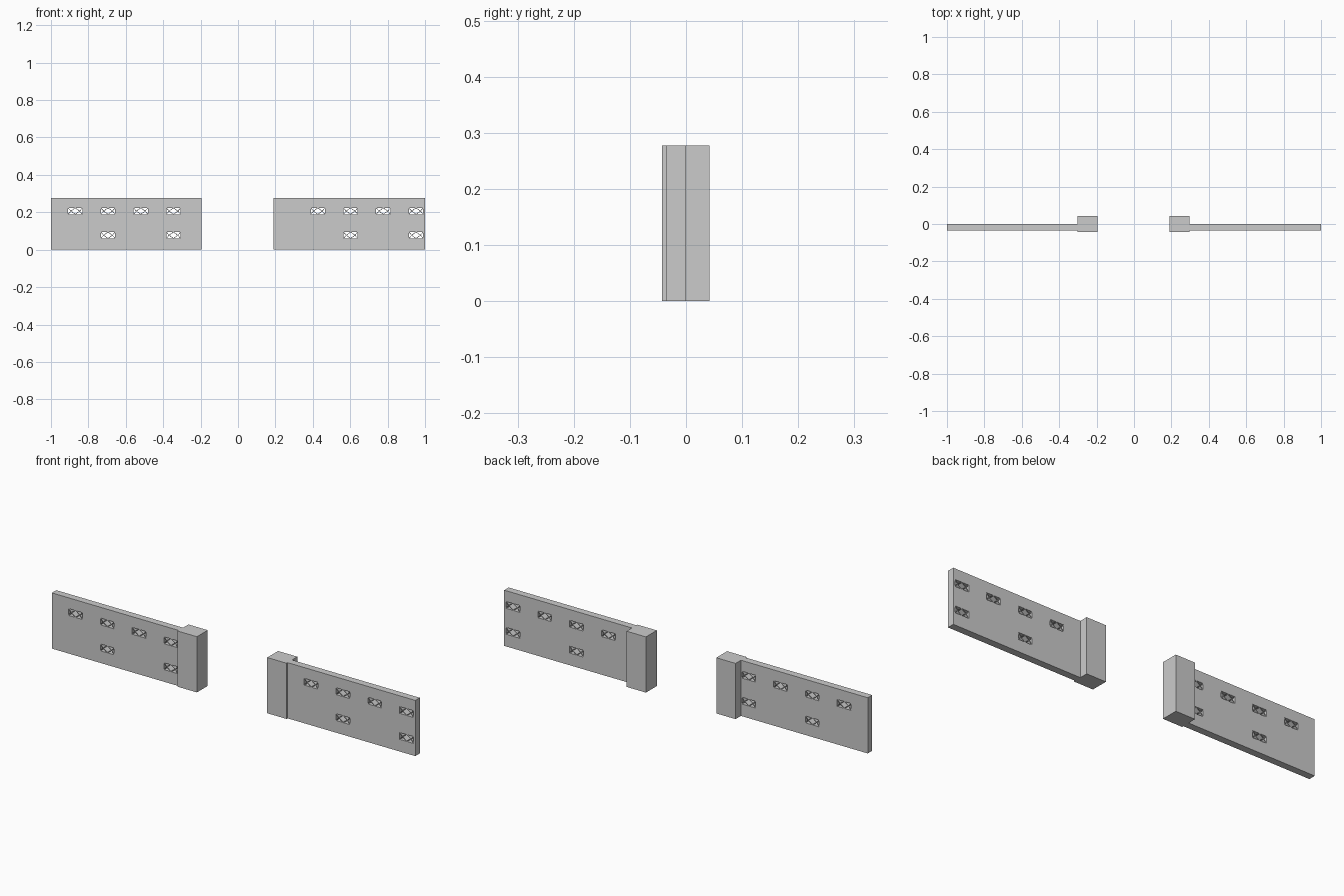
import bpy, bmesh, math

if "Cube" in bpy.data.objects:
    bpy.data.objects.remove(bpy.data.objects["Cube"])

H = 0.277            # wall height
COURSE = 0.0427      # brick course height
Y_FRONT, Y_BACK = -0.035, 0.0
LENGTH = 0.703
HOLE_W, HOLE_H = 0.076, 0.034
COLS = [0.13 + 0.175 * i for i in range(4)]
ROWS = {0.0775: (1, 3), 0.2065: (0, 1, 2, 3)}   # height -> columns with a vent


def finish(bm, name):
    bmesh.ops.recalc_face_normals(bm, faces=bm.faces)
    mesh = bpy.data.meshes.new(name)
    bm.to_mesh(mesh)
    bm.free()
    ob = bpy.data.objects.new(name, mesh)
    bpy.context.collection.objects.link(ob)
    return ob


def box(name, x0, x1, y0, y1, z0, z1):
    bpy.ops.mesh.primitive_cube_add(size=1, location=((x0 + x1) / 2, (y0 + y1) / 2, (z0 + z1) / 2))
    ob = bpy.context.object
    ob.name = name
    ob.scale = (x1 - x0, y1 - y0, z1 - z0)
    return ob


def extrude_back(bm, depth):
    res = bmesh.ops.extrude_face_region(bm, geom=bm.faces[:])
    moved = [g for g in res["geom"] if isinstance(g, bmesh.types.BMVert)]
    bmesh.ops.translate(bm, verts=moved, vec=(0, depth, 0))


def pierced_wall(name, x_start):
    # Front face as a grid with the vent cells left open, then thickened
    xs = [0, LENGTH] + [c + s * HOLE_W / 2 for c in COLS for s in (-1, 1)]
    zs = [0, H] + [r + s * HOLE_H / 2 for r in ROWS for s in (-1, 1)]
    xs.sort()
    zs.sort()
    bm = bmesh.new()
    grid = [[bm.verts.new((x_start + x, Y_FRONT, z)) for z in zs] for x in xs]
    for i in range(len(xs) - 1):
        for j in range(len(zs) - 1):
            cx, cz = (xs[i] + xs[i + 1]) / 2, (zs[j] + zs[j + 1]) / 2
            if any(abs(cz - r) < 0.01 and abs(cx - COLS[k]) < 0.01
                   for r, ks in ROWS.items() for k in ks):
                continue
            bm.faces.new((grid[i][j], grid[i + 1][j], grid[i + 1][j + 1], grid[i][j + 1]))
    extrude_back(bm, Y_BACK - Y_FRONT)
    return finish(bm, name)


def vent_lattice(name, cx, cz):
    # Thin diamond with side chevrons filling one opening
    a, b = HOLE_W / 2, HOLE_H / 2
    bars = []
    for sx in (-1, 1):
        for sz in (-1, 1):
            bars.append(((sx * a * 0.62, 0), (0, sz * b)))
            bars.append(((sx * a * 0.62, 0), (sx * a, sz * b)))
    bm = bmesh.new()
    for (x0, z0), (x1, z1) in bars:
        d = math.hypot(x1 - x0, z1 - z0)
        nx, nz = -(z1 - z0) / d * 0.0015, (x1 - x0) / d * 0.0015
        pts = [(x0 + nx, z0 + nz), (x1 + nx, z1 + nz), (x1 - nx, z1 - nz), (x0 - nx, z0 - nz)]
        bm.faces.new([bm.verts.new((cx + x, Y_FRONT + 0.001, cz + z)) for x, z in pts])
    extrude_back(bm, Y_BACK - Y_FRONT - 0.002)
    return finish(bm, name)


# Two matching fence walls, with gate pillars at their inner ends
for side, x_start in (("left", -1.0), ("right", 0.297)):
    pierced_wall(side + "_wall", x_start)
    for r, ks in ROWS.items():
        for k in ks:
            vent_lattice(side + "_vent_lattice", x_start + COLS[k], r)

box("left_pillar", -0.302, -0.196, -0.043, 0.042, 0, H)
box("right_pillar", 0.191, 0.297, -0.043, 0.042, 0, H)
